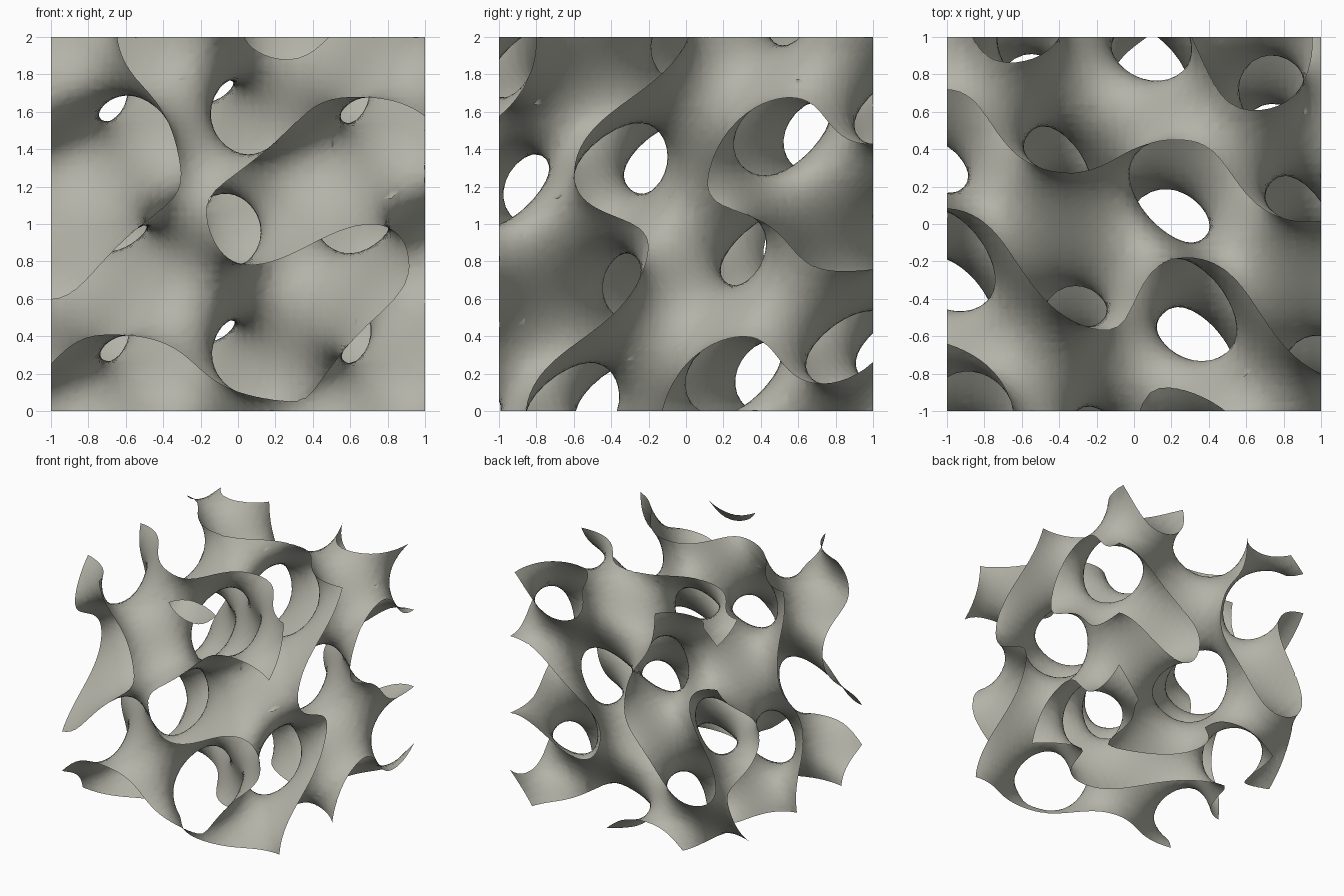
import bpy, bmesh, math
from mathutils import Vector

if "Cube" in bpy.data.objects:
    bpy.data.objects.remove(bpy.data.objects["Cube"])

N = 44                      # grid cells per side of the 2-unit cube

# Where the sheet meets the cube faces (height measured from the cube centre)
TOP = [(-1, .66), (-.8, .57), (-.4, .32), (-.2, .25), (-.07, .31), (.02, .47), (.2, .44),
       (.45, .36), (.62, .25), (1, .02), (-1, .1), (-.8, 0), (-.6, -.25), (-.3, -.5),
       (-.1, -.57), (.03, -.4), (.13, -.23), (.25, -.17), (.45, -.22), (.7, -.52),
       (1, -.8), (-1, -.65), (-.8, -.71), (.27, -.9), (.42, .75), (.75, .6), (.9, .78)]
FRONT = [(-.62, 1), (-.6, .83), (-.5, .67), (-.37, .56), (.84, .65), (.5, .63), (.3, .57),
         (.1, .34), (-.28, .05), (0, -.22), (.2, -.16), (.6, -.05), (-.45, -.62),
         (-.9, -.64), (-.1, -.82), (.2, -.9), (.45, -.87), (.24, .83), (-.35, .2),
         (-.52, 0), (-.76, -.21), (-1, -.42), (.72, -.52), (.87, -.35)]
RIGHT = [(-.87, -1), (-.6, -.67), (-.3, -.73), (-.11, -1), (-.03, -.8), (.18, -.64),
         (.42, -.64), (.55, -.75), (.72, -.87), (.9, -.78), (-.62, .32), (-.46, .58),
         (.13, .25), (.25, .5), (.45, .64), (.45, .02), (.72, -.26), (1, -.27),
         (-.2, .77), (-.54, .16), (-.25, -.08), (.13, .1)]
rim = ([(a, b, 1) for a, b in TOP] + [(a, -1, b) for a, b in FRONT]
       + [(1, a, b) for a, b in RIGHT])

# Three slanted waves (direction, phase), then weights of their mixed terms
base = [5.33, .92, -.18, .37, .92, 4.7, -.92, -.67, -.18, -.92, 5.33, -1.75]
mix = [0] * 21
mix[1], mix[5], mix[10] = 1, 1, -1
start = base + mix
spread = [.4] * 12 + [.15] * 21


def terms(q, p):
    x, y, z = p
    t = [q[i] * x + q[i + 1] * y + q[i + 2] * z + q[i + 3] for i in (0, 4, 8)]
    (a, A), (b, B), (c, C) = [(math.sin(v), math.cos(v)) for v in t]
    return (a * b, a * B, A * b, A * B, b * c, b * C, B * c, B * C,
            c * a, C * a, c * A, C * A, a, A, b, B, c, C, 1, a * b * c, A * B * C)


def field(q, p):
    return sum(m * t for m, t in zip(q[12:], terms(q, p)))


def solve(A, g):
    n = len(g)
    for i in range(n):
        for r in range(i + 1, n):
            s = A[r][i] / A[i][i]
            if s:
                A[r] = [v - s * w for v, w in zip(A[r], A[i])]
                g[r] -= s * g[i]
    out = [0] * n
    for i in reversed(range(n)):
        out[i] = (g[i] - sum(A[i][c] * out[c] for c in range(i + 1, n))) / A[i][i]
    return out


# Nudge the gyroid so the sheet runs through the rim points
q, n = start[:], len(start)
for step in range(20):
    A = [[spread[r] ** -2 if r == c else 0 for c in range(n)] for r in range(n)]
    g = [(s - v) / d ** 2 for s, v, d in zip(start, q, spread)]
    for p in rim:
        res = field(q, p)
        wt = 1 / (1 + (res / .35) ** 2) / .15 ** 2
        grad = []
        for i in range(12):
            e = q[:]
            e[i] += 1e-4
            grad.append((field(e, p) - res) / 1e-4)
        grad += terms(q, p)
        for r in range(n):
            k = wt * grad[r]
            g[r] -= k * res
            A[r] = [v + k * w for v, w in zip(A[r], grad)]
    q = [v + .6 * d for v, d in zip(q, solve(A, g))]

# Sample the field on the grid
M = N + 1
pos, val = [], []
for k in range(M):
    for j in range(M):
        for i in range(M):
            p = (2 * i / N - 1, 2 * j / N - 1, 2 * k / N - 1)
            pos.append(Vector(p) + Vector((0, 0, 1)))
            val.append(field(q, p) or 1e-6)

# Sheet: march through six tetrahedra per cell
bm = bmesh.new()
cache = {}


def cut(a, b):
    key = (min(a, b), max(a, b))
    if key not in cache:
        a, b = key
        cache[key] = bm.verts.new(pos[a].lerp(pos[b], val[a] / (val[a] - val[b])))
    return cache[key]


X, Y, Z = 1, M, M * M
paths = [(X, Y), (X, Z), (Y, X), (Y, Z), (Z, X), (Z, Y)]
for k in range(N):
    for j in range(N):
        for i in range(N):
            o = i + j * M + k * Z
            s = sum(val[o + d] > 0 for d in (0, X, Y, Z, X + Y, X + Z, Y + Z, X + Y + Z))
            if s in (0, 8):
                continue
            for a, b in paths:
                tet = (o, o + a, o + a + b, o + X + Y + Z)
                neg = [v for v in tet if val[v] < 0]
                plus = [v for v in tet if val[v] > 0]
                if len(neg) == 1:
                    bm.faces.new([cut(neg[0], v) for v in plus])
                elif len(neg) == 3:
                    bm.faces.new([cut(plus[0], v) for v in neg])
                elif len(neg) == 2:
                    (n0, n1), (p0, p1) = neg, plus
                    bm.faces.new([cut(n0, p0), cut(n0, p1), cut(n1, p1), cut(n1, p0)])

bmesh.ops.remove_doubles(bm, verts=bm.verts, dist=.006)
bmesh.ops.recalc_face_normals(bm, faces=bm.faces)
mesh = bpy.data.meshes.new("gyroid_sheet")
bm.to_mesh(mesh)
bm.free()
sheet = bpy.data.objects.new("gyroid_sheet", mesh)
bpy.context.collection.objects.link(sheet)
for poly in mesh.polygons:
    poly.use_smooth = True

# Warm dark grey
mat = bpy.data.materials.new("warm_grey")
mat.diffuse_color = (.45, .45, .39, 1)
mat.use_nodes = True
mat.node_tree.nodes["Principled BSDF"].inputs["Base Color"].default_value = mat.diffuse_color
mesh.materials.append(mat)
